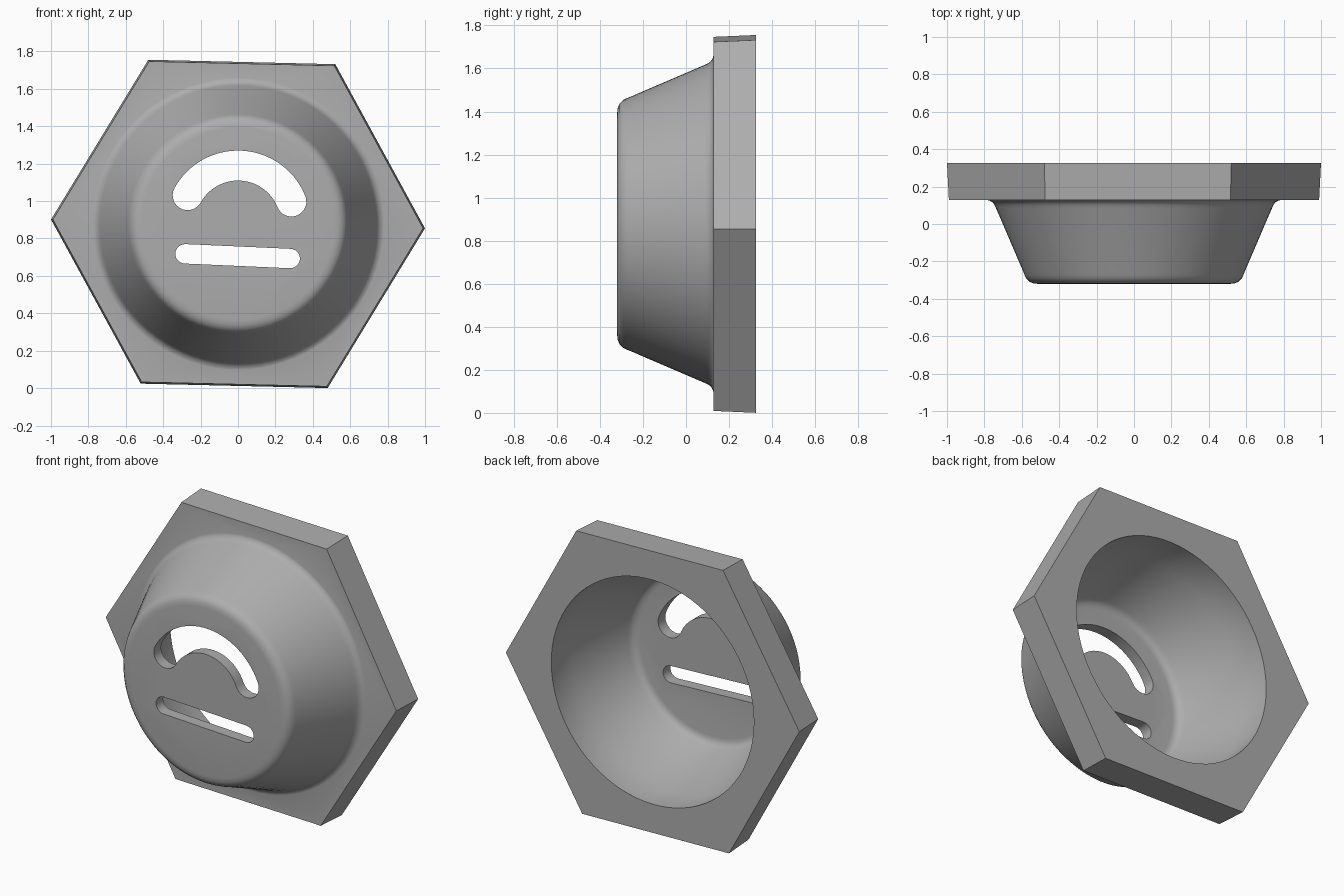
import bpy, bmesh, math
from mathutils import Vector

if "Cube" in bpy.data.objects:
    bpy.data.objects.remove(bpy.data.objects["Cube"])

CZ = 0.878            # height of the common axis
TILT = math.radians(-1.35)
SEG = 80

grey = bpy.data.materials.new("plain grey")
grey.diffuse_color = (0.42, 0.42, 0.42, 1)
grey.use_nodes = True
grey.node_tree.nodes["Principled BSDF"].inputs["Base Color"].default_value = grey.diffuse_color


def make(name, bm):
    bmesh.ops.recalc_face_normals(bm, faces=bm.faces[:])
    me = bpy.data.meshes.new(name)
    bm.to_mesh(me)
    bm.free()
    ob = bpy.data.objects.new(name, me)
    bpy.context.collection.objects.link(ob)
    me.materials.append(grey)
    return ob


def loft(name, rings):
    """Solid through rings of equal point count, capped at both ends."""
    bm = bmesh.new()
    vs = [[bm.verts.new(p) for p in r] for r in rings]
    n = len(vs[0])
    for a, b in zip(vs, vs[1:]):
        for i in range(n):
            j = (i + 1) % n
            bm.faces.new((a[i], a[j], b[j], b[i]))
    bm.faces.new(vs[0])
    bm.faces.new(vs[-1])
    return make(name, bm)


def ring(r, y, n=SEG, turn=0.0):
    return [Vector((r * math.cos(turn + math.tau * i / n), y,
                    CZ + r * math.sin(turn + math.tau * i / n))) for i in range(n)]


def revolve(name, profile):
    return loft(name, [ring(r, y) for r, y in profile])


def slot(name, path, w):
    """Round-ended cutter following a path of (x, z) points."""
    pts = [Vector(p) for p in path]
    left, right = [], []
    for i, p in enumerate(pts):
        t = (pts[min(i + 1, len(pts) - 1)] - pts[max(i - 1, 0)]).normalized()
        nrm = Vector((-t.y, t.x)) * w
        left.append(p + nrm)
        right.append(p - nrm)

    def cap(c, start):
        d = start - c
        a0 = math.atan2(d.y, d.x)
        return [c + w * Vector((math.cos(a0 - math.pi * k / 12),
                                math.sin(a0 - math.pi * k / 12))) for k in range(1, 12)]

    outline = left + cap(pts[-1], left[-1]) + right[::-1] + cap(pts[0], right[0])
    return loft(name, [[Vector((p.x, y, p.y)) for p in outline] for y in (-0.5, -0.1)])


def boolean(target, other, op):
    m = target.modifiers.new(op, 'BOOLEAN')
    m.operation, m.object, m.solver = op, other, 'EXACT'
    bpy.context.view_layer.objects.active = target
    bpy.ops.object.modifier_apply(modifier=m.name)
    bpy.data.objects.remove(other)


# Hexagonal flange, drafted slightly toward the front
body = loft("hexagonal_flanged_cup", [ring(0.99, 0.127, 6, TILT), ring(1.0, 0.325, 6, TILT)])

# Tapered cup with rounded nose and a fillet into the flange
cup = revolve("cup", [(0.515, -0.32), (0.54, -0.317), (0.56, -0.308), (0.575, -0.293),
                      (0.584, -0.275), (0.592, -0.255), (0.738, 0.085), (0.745, 0.101),
                      (0.756, 0.116), (0.772, 0.125), (0.785, 0.128), (0.785, 0.2)])
boolean(body, cup, 'UNION')

# Open cavity: straight bore at the back, then a taper with a rounded floor
cavity = revolve("cavity", [(0.49, -0.25), (0.51, -0.247), (0.527, -0.238), (0.538, -0.225),
                            (0.546, -0.208), (0.69, 0.12), (0.69, 0.5)])
boolean(body, cavity, 'DIFFERENCE')

# Curved slot and straight slot through the nose
arc = [(0.308 * math.cos(math.radians(a)), 0.882 + 0.308 * math.sin(math.radians(a)))
       for a in [151 - 129 * i / 28 for i in range(29)]]
boolean(body, slot("curved_slot", arc, 0.08), 'DIFFERENCE')
boolean(body, slot("straight_slot", [(-0.283, 0.718), (0.279, 0.693)], 0.052), 'DIFFERENCE')

# Smooth the round surfaces, keep real edges crisp
bpy.ops.object.select_all(action='DESELECT')
body.select_set(True)
bpy.context.view_layer.objects.active = body
bpy.ops.object.shade_smooth_by_angle(angle=math.radians(28))
